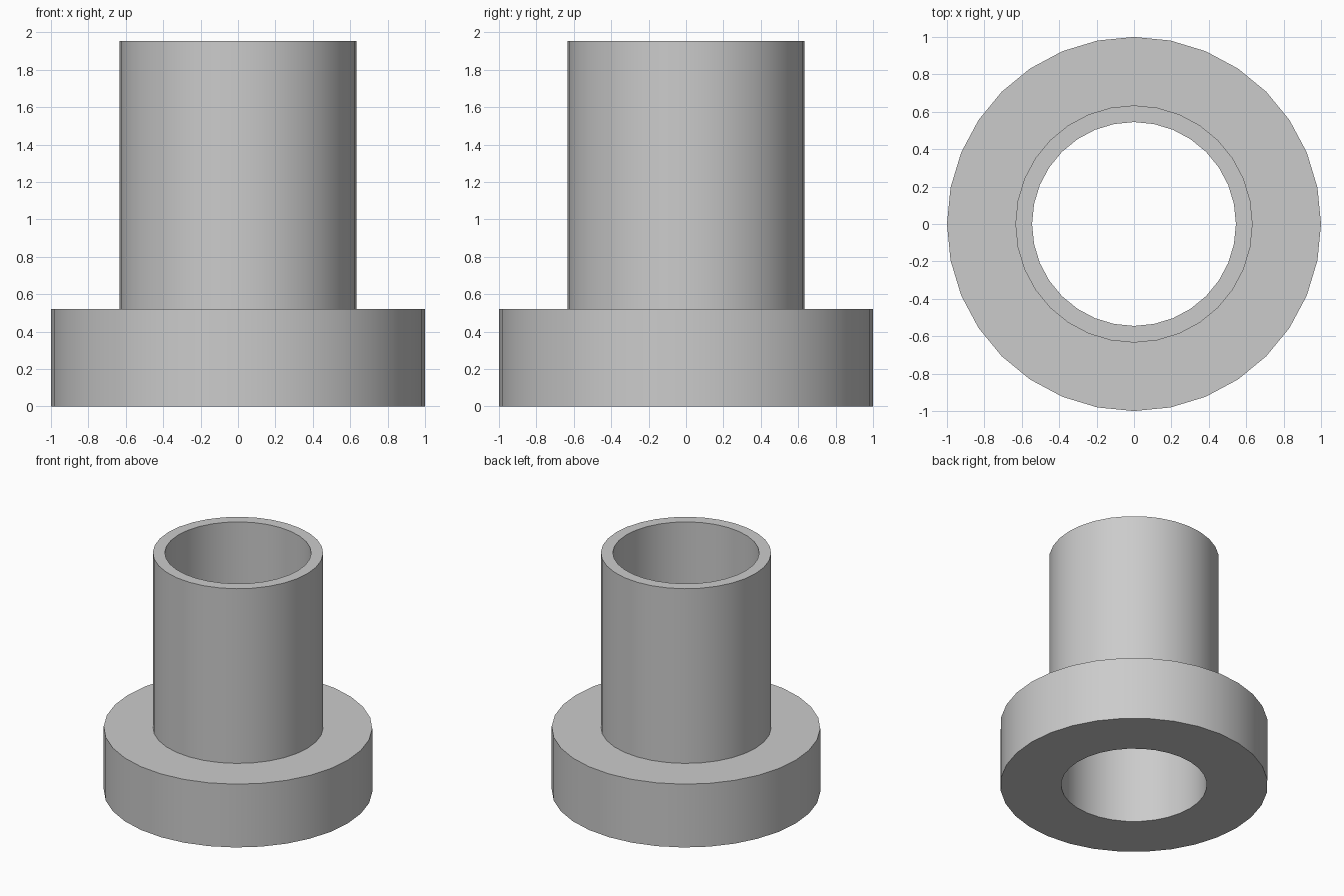
import bpy, bmesh, math

cube = bpy.data.objects.get("Cube")
if cube:
    bpy.data.objects.remove(cube, do_unlink=True)

SIDES = 32
BORE, TUBE, FLANGE = 0.545, 0.634, 1.0
STEP, TOP = 0.52, 1.955

# Plain grey material
grey = bpy.data.materials.new("grey")
grey.use_nodes = True
colour = (0.6, 0.6, 0.6, 1)
grey.diffuse_color = colour
grey.node_tree.nodes["Principled BSDF"].inputs["Base Color"].default_value = colour


def lathe(name, profile):
    """Revolve a closed (radius, height) profile around z."""
    bm = bmesh.new()
    rings = [[bm.verts.new((r * math.cos(a), r * math.sin(a), z)) for r, z in profile]
             for a in (math.tau * i / SIDES for i in range(SIDES))]
    n = len(profile)
    for i in range(SIDES):
        here, there = rings[i], rings[(i + 1) % SIDES]
        for j in range(n):
            k = (j + 1) % n
            bm.faces.new((here[j], there[j], there[k], here[k]))
    bmesh.ops.recalc_face_normals(bm, faces=bm.faces)
    mesh = bpy.data.meshes.new(name)
    bm.to_mesh(mesh)
    bm.free()
    mesh.materials.append(grey)
    obj = bpy.data.objects.new(name, mesh)
    bpy.context.collection.objects.link(obj)
    return obj


# Flanged sleeve: wide foot, narrow tube, through bore
sleeve = lathe("flanged_sleeve", [(BORE, 0), (FLANGE, 0), (FLANGE, STEP),
                                  (TUBE, STEP), (TUBE, TOP), (BORE, TOP)])

# Smooth walls with crisp rims
bpy.ops.object.select_all(action="DESELECT")
sleeve.select_set(True)
bpy.context.view_layer.objects.active = sleeve
bpy.ops.object.shade_smooth_by_angle(angle=math.radians(30))
